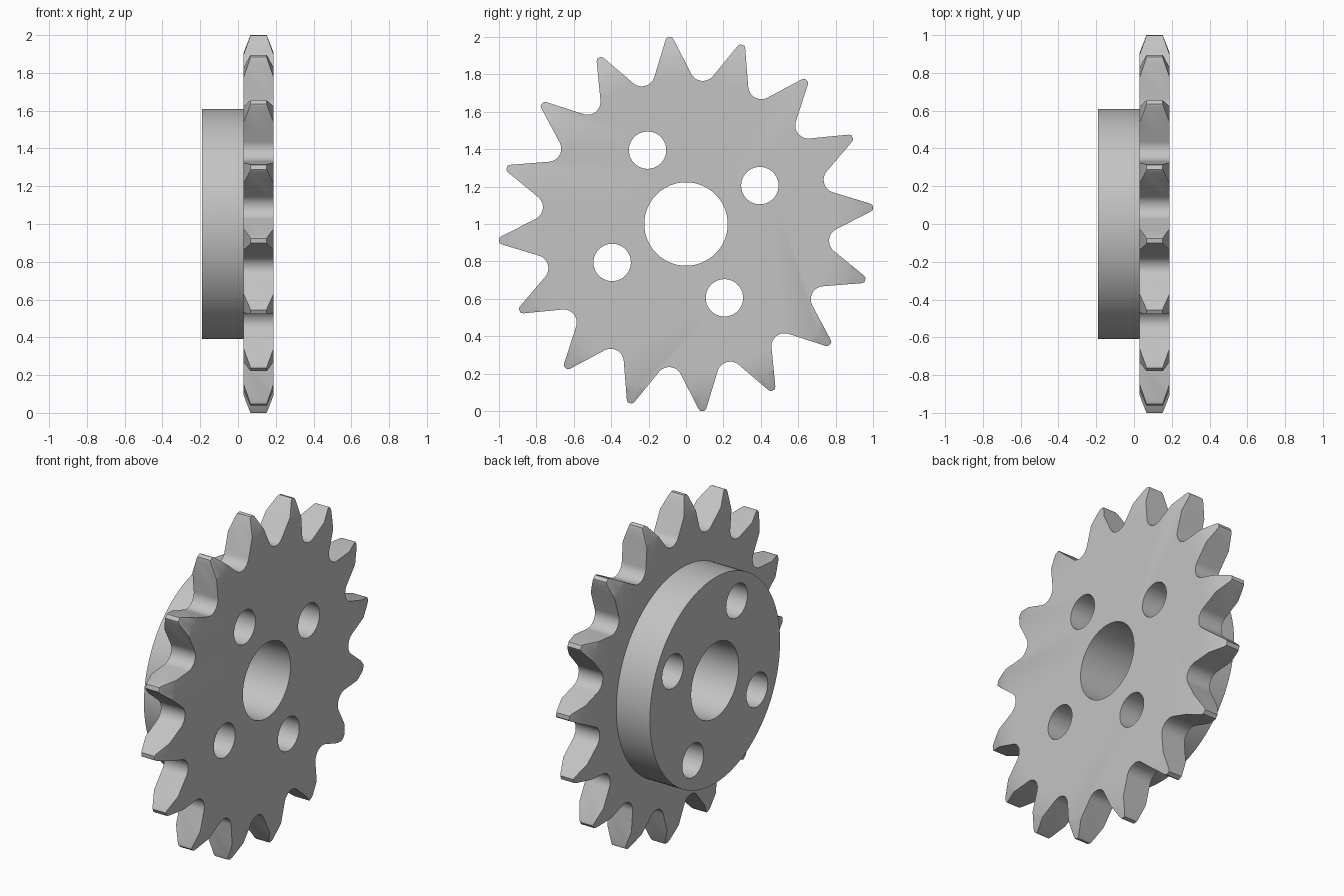
import bpy, bmesh
from math import sin, cos, tau, pi, radians, hypot, atan2, acos

cube = bpy.data.objects.get("Cube")
if cube:
    bpy.data.objects.remove(cube, do_unlink=True)

TEETH = 16
PITCH = tau / TEETH
PHASE = radians(5.1)             # angle of the first tooth
TIP, ROOT, ROLLER = 1.003, 0.77, 0.07
BACK, FRONT = 0.03, 0.188        # toothed plate along the axle
HUB_END = -0.19

steel = bpy.data.materials.new("grey steel")
steel.use_nodes = True
grey = (0.55, 0.55, 0.55, 1)
steel.diffuse_color = grey
steel.node_tree.nodes["Principled BSDF"].inputs["Base Color"].default_value = grey


def loft(name, sections):
    """Capped solid through (x, outline) sections; outlines are (y, z) lists."""
    bm = bmesh.new()
    rings = [[bm.verts.new((x, y, z + 1)) for y, z in pts] for x, pts in sections]
    for a, b in zip(rings, rings[1:]):
        for i in range(len(a)):
            j = (i + 1) % len(a)
            bm.faces.new((a[i], a[j], b[j], b[i]))
    bm.faces.new(rings[0])
    bm.faces.new(rings[-1])
    bmesh.ops.recalc_face_normals(bm, faces=bm.faces)
    mesh = bpy.data.meshes.new(name)
    bm.to_mesh(mesh)
    bm.free()
    mesh.materials.append(steel)
    ob = bpy.data.objects.new(name, mesh)
    bpy.context.collection.objects.link(ob)
    return ob


def circle(r, n, cy=0, cz=0):
    return [(cy + r * cos(tau * i / n), cz + r * sin(tau * i / n)) for i in range(n)]


def combine(target, tool, operation):
    mod = target.modifiers.new(operation, 'BOOLEAN')
    mod.operation, mod.object, mod.solver = operation, tool, 'EXACT'
    bpy.context.view_layer.objects.active = target
    bpy.ops.object.modifier_apply(modifier=mod.name)
    bpy.data.objects.remove(tool, do_unlink=True)


def turned(r, t, angle):
    """Point at radial r and sideways t, turned about the axle."""
    return (r * cos(angle) - t * sin(angle), r * sin(angle) + t * cos(angle))


def tooth_outline():
    """Narrow tips joined by straight flanks to round roller seats."""
    seat = ROOT + ROLLER
    shoulder = (TIP - 0.012, 0.021)
    # Flank tangent to the seat, found in the frame of the valley
    fy, fz = turned(shoulder[0], -shoulder[1], PITCH / 2)
    dy, dz = fy - seat, fz
    beta = atan2(dz, dy) + acos(ROLLER / hypot(dy, dz))
    pts = []
    for k in range(TEETH):
        a = PHASE + k * PITCH
        for r, t in ((shoulder[0], -shoulder[1]), (TIP, -0.012),
                     (TIP, 0.012), shoulder):
            pts.append(turned(r, t, a))
        steps = 14
        for i in range(steps + 1):
            p = (tau - beta) + (2 * beta - tau) * i / steps
            pts.append(turned(seat + ROLLER * cos(p), ROLLER * sin(p), a + PITCH / 2))
    return pts


# Toothed plate, chamfered on both sides near the tips
outline = tooth_outline()
sprocket = loft("sprocket", [(BACK, outline), (FRONT, outline)])
slope = 0.036 / 0.095
mid = (BACK + FRONT) / 2
wide, narrow = (FRONT - BACK) / 2, 0.043
outer = TIP + 0.02
edge = narrow - 0.02 * slope
inner = outer - (wide + 0.01 - edge) / slope
blank = loft("chamfer_blank", [(mid + x, circle(r, 128)) for x, r in (
    (-wide - 0.01, inner), (-edge, outer), (edge, outer), (wide + 0.01, inner))])
combine(sprocket, blank, 'INTERSECT')

# Hub on the left-hand side of the plate
hub = loft("hub", [(HUB_END, circle(0.61, 96)), (mid, circle(0.61, 96))])
combine(sprocket, hub, 'UNION')

# Axle bore and four bolt holes through plate and hub
holes = [(0.223, 0, 0, 64)]
for k in range(4):
    a = radians(27.5) + k * pi / 2
    holes.append((0.1, 0.445 * cos(a), 0.445 * sin(a), 40))
for r, cy, cz, n in holes:
    ring = circle(r, n, cy, cz)
    combine(sprocket, loft("hole_cutter", [(-0.4, ring), (0.4, ring)]), 'DIFFERENCE')

bpy.ops.object.select_all(action='DESELECT')
sprocket.select_set(True)
bpy.context.view_layer.objects.active = sprocket
bpy.ops.object.shade_smooth_by_angle(angle=radians(25))
